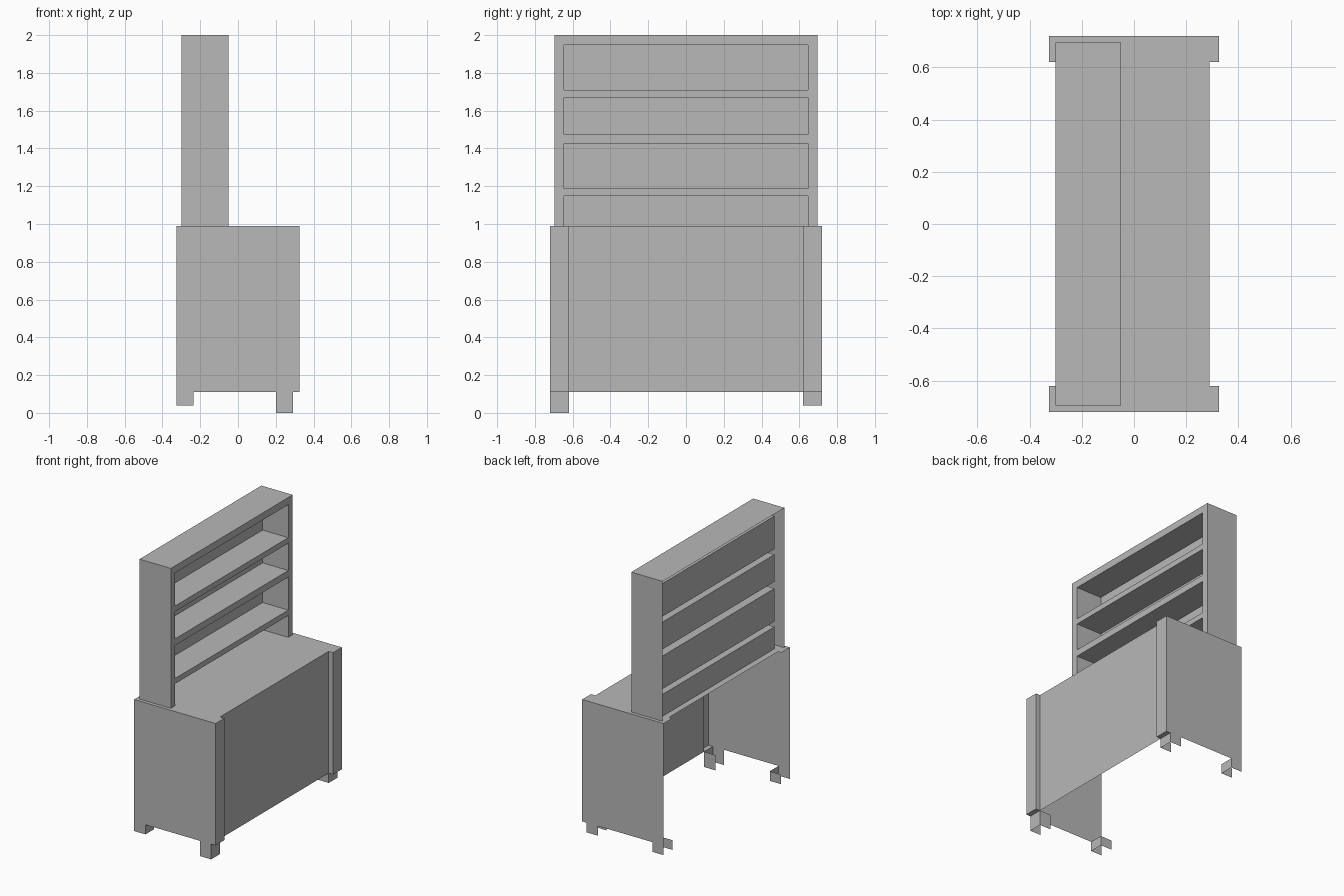
import bpy
import bmesh
from mathutils import Vector

cube = bpy.data.objects.get("Cube")
if cube:
    bpy.data.objects.remove(cube)

grey = bpy.data.materials.new("plain grey")
grey.use_nodes = True
colour = (0.48, 0.48, 0.48, 1)
grey.diffuse_color = colour
for node in grey.node_tree.nodes:
    if node.type == "BSDF_PRINCIPLED":
        node.inputs["Base Color"].default_value = colour


def sheet(axis, at, a, b, facing):
    """Rectangle across an axis; a and b are ranges on the other two axes."""
    corners = []
    for u, v in ((a[0], b[0]), (a[1], b[0]), (a[1], b[1]), (a[0], b[1])):
        p = [u, v]
        p.insert("xyz".index(axis), at)
        corners.append(Vector(p))
    normal = (corners[1] - corners[0]).cross(corners[2] - corners[1])
    if normal["xyz".index(axis)] * facing < 0:
        corners.reverse()
    return corners


def build(name, faces):
    bm = bmesh.new()
    for face in faces:
        bm.faces.new([bm.verts.new(p) for p in face])
    bmesh.ops.remove_doubles(bm, verts=bm.verts, dist=0.0005)
    mesh = bpy.data.meshes.new(name)
    bm.to_mesh(mesh)
    bm.free()
    mesh.materials.append(grey)
    obj = bpy.data.objects.new(name, mesh)
    bpy.context.collection.objects.link(obj)


def span(s, a, b):
    return tuple(sorted((s * a, s * b)))


# Main sizes
END, POST = 0.72, 0.62            # cabinet half width, inner edge of the posts
FRONT, EDGE = 0.29, 0.325         # front panel, post face
SKIRT, DESK, TOP = 0.11, 0.99, 2.0
body = (SKIRT, DESK)

# Worktop with wider ends, and the recessed front panel
build("worktop", [sheet("z", DESK, (-0.30, FRONT), (-POST, POST), 1)]
      + [sheet("z", DESK, (-EDGE, EDGE), span(s, POST, END), 1) for s in (-1, 1)])
build("front_panel", [sheet("x", FRONT, (-POST, POST), body, 1)])

for s, side in ((-1, "right"), (1, "left")):
    across = span(s, POST, END)
    build(side + "_end_panel", [sheet("y", s * END, (-EDGE, EDGE), body, s)])
    # Corner post with its return and underside
    build(side + "_front_post", [
        sheet("x", EDGE, across, body, 1),
        sheet("y", s * POST, (FRONT, EDGE), body, -s),
        sheet("z", SKIRT, (FRONT, EDGE), across, -1)])
    # Feet, open at the back
    for place, x0, x1 in (("front", 0.20, FRONT), ("back", -EDGE, -0.235)):
        low = 0.0 if (s < 0 and place == "front") else 0.04
        tall = (low, SKIRT)
        build(f"{side}_{place}_foot", [
            sheet("y", s * END, (x0, x1), tall, s),
            sheet("y", s * POST, (x0, x1), tall, -s),
            sheet("x", x1, across, tall, 1)])

# Shelf unit shell
BACK, FACE, RECESS = -0.30, -0.05, -0.255
WIDE, INNER = 0.695, 0.645
bays = [(DESK, 1.148), (1.187, 1.425), (1.473, 1.67), (1.71, 1.948)]
depth = (BACK, FACE)
build("shelf_unit_shell", [sheet("z", TOP, depth, (-WIDE, WIDE), 1)]
      + [sheet("y", s * WIDE, depth, (DESK, TOP), s) for s in (-1, 1)])

# Face frame: stiles and rails
rails = [(bays[i][1], bays[i + 1][0] if i + 1 < len(bays) else TOP)
         for i in range(len(bays))]
build("shelf_frame",
      [sheet("x", FACE, span(s, INNER, WIDE), (DESK, TOP), 1) for s in (-1, 1)]
      + [sheet("x", FACE, (-INNER, INNER), r, 1) for r in rails])

# Recessed shelf bays
for i, (low, high) in enumerate(bays):
    inside = (RECESS, FACE)
    faces = [sheet("x", RECESS, (-INNER, INNER), (low, high), 1),
             sheet("z", high, inside, (-INNER, INNER), -1)]
    faces += [sheet("y", s * INNER, inside, (low, high), -s) for s in (-1, 1)]
    if i:
        faces.append(sheet("z", low, inside, (-INNER, INNER), 1))
    build(f"shelf_bay_{i + 1}", faces)
